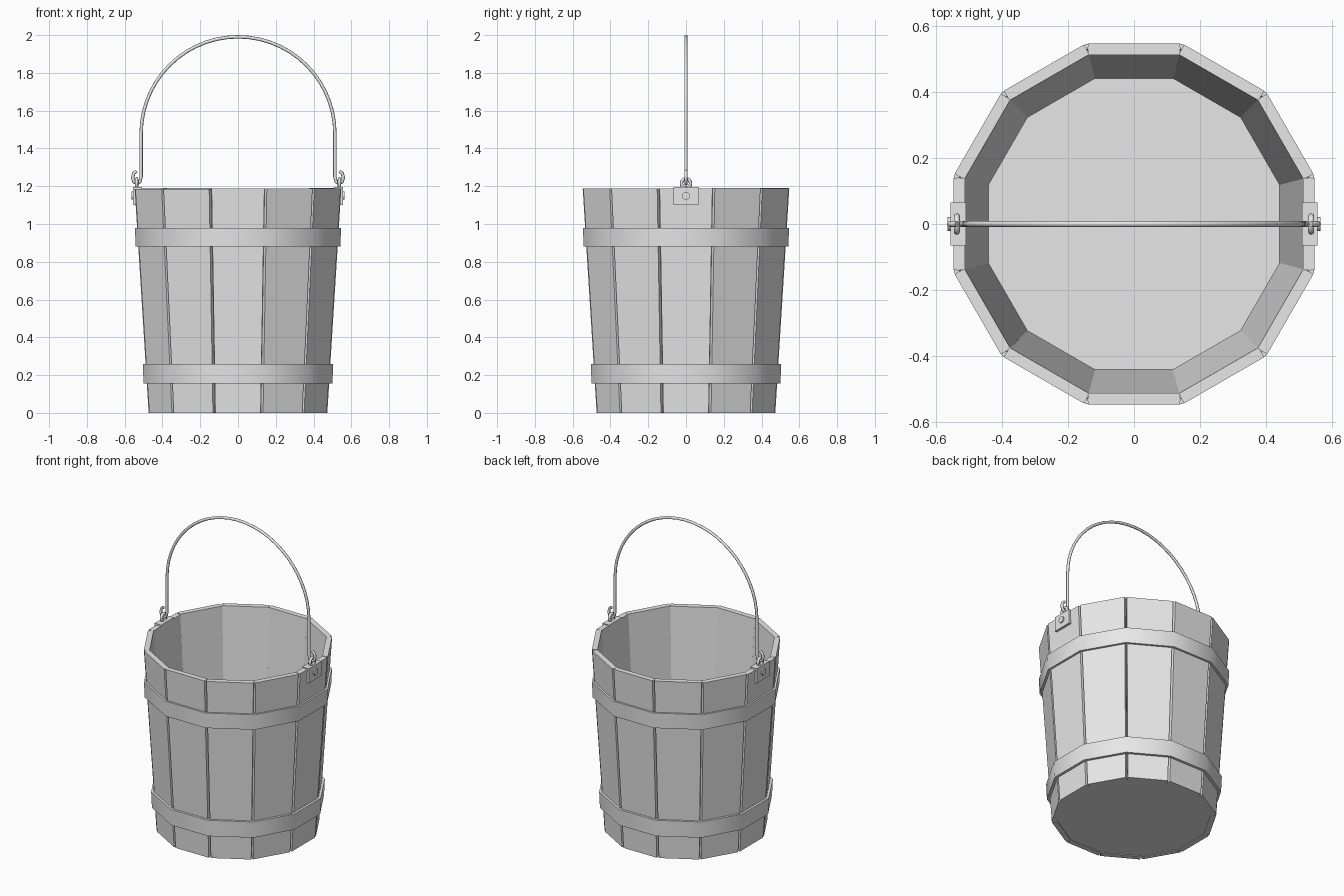
import bpy, bmesh, math, random
from mathutils import Vector, Matrix

random.seed(4)
SIDES = 12
STEP = 2 * math.pi / SIDES
HALF = math.tan(STEP / 2)
HEIGHT = 1.19

if bpy.data.objects.get("Cube"):
    bpy.data.objects.remove(bpy.data.objects["Cube"], do_unlink=True)

grey = bpy.data.materials.new("plain grey")
grey.use_nodes = True
colour = (0.8, 0.8, 0.8, 1)
grey.diffuse_color = colour
grey.node_tree.nodes["Principled BSDF"].inputs["Base Color"].default_value = colour


def finish(name, bm, smooth=False):
    """Turn a bmesh into a named object, optionally smooth with sharp edges."""
    bmesh.ops.recalc_face_normals(bm, faces=bm.faces)
    mesh = bpy.data.meshes.new(name)
    bm.to_mesh(mesh)
    bm.free()
    mesh.materials.append(grey)
    ob = bpy.data.objects.new(name, mesh)
    bpy.context.collection.objects.link(ob)
    if smooth:
        bpy.ops.object.select_all(action='DESELECT')
        ob.select_set(True)
        bpy.context.view_layer.objects.active = ob
        bpy.ops.object.shade_smooth_by_angle(angle=math.radians(40))
    return ob


def outer(z):
    """Distance from the axis to the outside of a stave."""
    return 0.473 + 0.074 * z / HEIGHT


def ring(bm, apothem, z):
    r = apothem / math.cos(STEP / 2)
    return [bm.verts.new((r * math.cos((i + 0.5) * STEP), r * math.sin((i + 0.5) * STEP), z))
            for i in range(SIDES)]


def bridge(bm, a, b):
    for i in range(len(a)):
        j = (i + 1) % len(a)
        bm.faces.new((a[i], a[j], b[j], b[i]))


def box(bm, size, centre):
    bmesh.ops.create_cube(bm, size=1, matrix=Matrix.Translation(centre) @ Matrix.Diagonal((*size, 1)))


# Staves: tapered boards with a narrow groove between neighbours
def stave(index):
    bm = bmesh.new()
    ends = []
    for z in (0, HEIGHT):
        o = outer(z)
        i = o - 0.034
        w = o * HALF
        section = [(i, -i * HALF), (o - 0.016, -w + 0.006), (o, -w + 0.007),
                   (o, w - 0.007), (o - 0.016, w - 0.006), (i, i * HALF)]
        top = z - random.uniform(0, 0.006) if z else 0
        ends.append([bm.verts.new((x, y, top)) for x, y in section])
    bridge(bm, *ends)
    for end in ends:
        bm.faces.new(end)
    bmesh.ops.rotate(bm, verts=bm.verts, cent=(0, 0, 0), matrix=Matrix.Rotation(index * STEP, 3, 'Z'))
    finish(f"stave_{index + 1}", bm)


for n in range(SIDES):
    stave(n)

# Floor
bm = bmesh.new()
low, high = ring(bm, 0.45, 0.004), ring(bm, 0.45, 0.04)
bridge(bm, low, high)
bm.faces.new(low)
bm.faces.new(high)
finish("floor", bm)

# Hoops
for name, z0, z1, gap in (("lower_hoop", 0.155, 0.26, 0.017), ("upper_hoop", 0.88, 0.98, 0.014)):
    bm = bmesh.new()
    loops = [ring(bm, outer(z0) - 0.004, z0), ring(bm, outer(z0) + gap, z0),
             ring(bm, outer(z1) + gap - 0.002, z1), ring(bm, outer(z1) - 0.004, z1)]
    for k in range(4):
        bridge(bm, loops[k], loops[(k + 1) % 4])
    finish(name, bm, smooth=True)

# Brackets, rivets and eyes on both sides
for side, s in (("left", 1), ("right", -1)):
    bm = bmesh.new()
    box(bm, (0.016, 0.13, 0.095), (s * 0.549, 0, 1.1475))
    box(bm, (0.048, 0.13, 0.01), (s * 0.533, 0, 1.19))
    finish(side + "_bracket", bm)

    turn = Matrix.Rotation(math.pi / 2, 4, 'Y')
    bm = bmesh.new()
    bmesh.ops.create_cone(bm, cap_ends=True, segments=12, radius1=0.021, radius2=0.021, depth=0.012,
                          matrix=Matrix.Translation((s * 0.559, 0, 1.15)) @ turn)
    finish(side + "_rivet", bm, smooth=True)

    bpy.ops.mesh.primitive_torus_add(location=(s * 0.537, 0, 1.215), rotation=(0, math.pi / 2, 0),
                                     major_segments=16, minor_segments=8,
                                     major_radius=0.024, minor_radius=0.009)
    eye = bpy.context.object
    eye.name = side + "_eye"
    eye.data.materials.append(grey)
    bpy.ops.object.shade_smooth()

# Wire handle: hook, straight leg, half circle, then mirrored
hook = [(0.537, 1.28), (0.552, 1.268), (0.558, 1.245), (0.551, 1.223),
        (0.535, 1.213), (0.519, 1.224), (0.513, 1.25)]
arc = [(0.513 * math.cos(a), 1.478 + 0.513 * math.sin(a))
       for a in (math.pi * k / 28 for k in range(29))]
path = hook + arc + [(-x, z) for x, z in reversed(hook)]

curve = bpy.data.curves.new("handle", 'CURVE')
curve.dimensions = '3D'
curve.bevel_depth = 0.009
curve.bevel_resolution = 2
curve.use_fill_caps = True
spline = curve.splines.new('POLY')
spline.points.add(len(path) - 1)
for point, (x, z) in zip(spline.points, path):
    point.co = (x, 0, z, 1)
spline.use_smooth = True
curve.materials.append(grey)
handle = bpy.data.objects.new("handle", curve)
bpy.context.collection.objects.link(handle)
bpy.ops.object.select_all(action='DESELECT')
handle.select_set(True)
bpy.context.view_layer.objects.active = handle
bpy.ops.object.convert(target='MESH')
